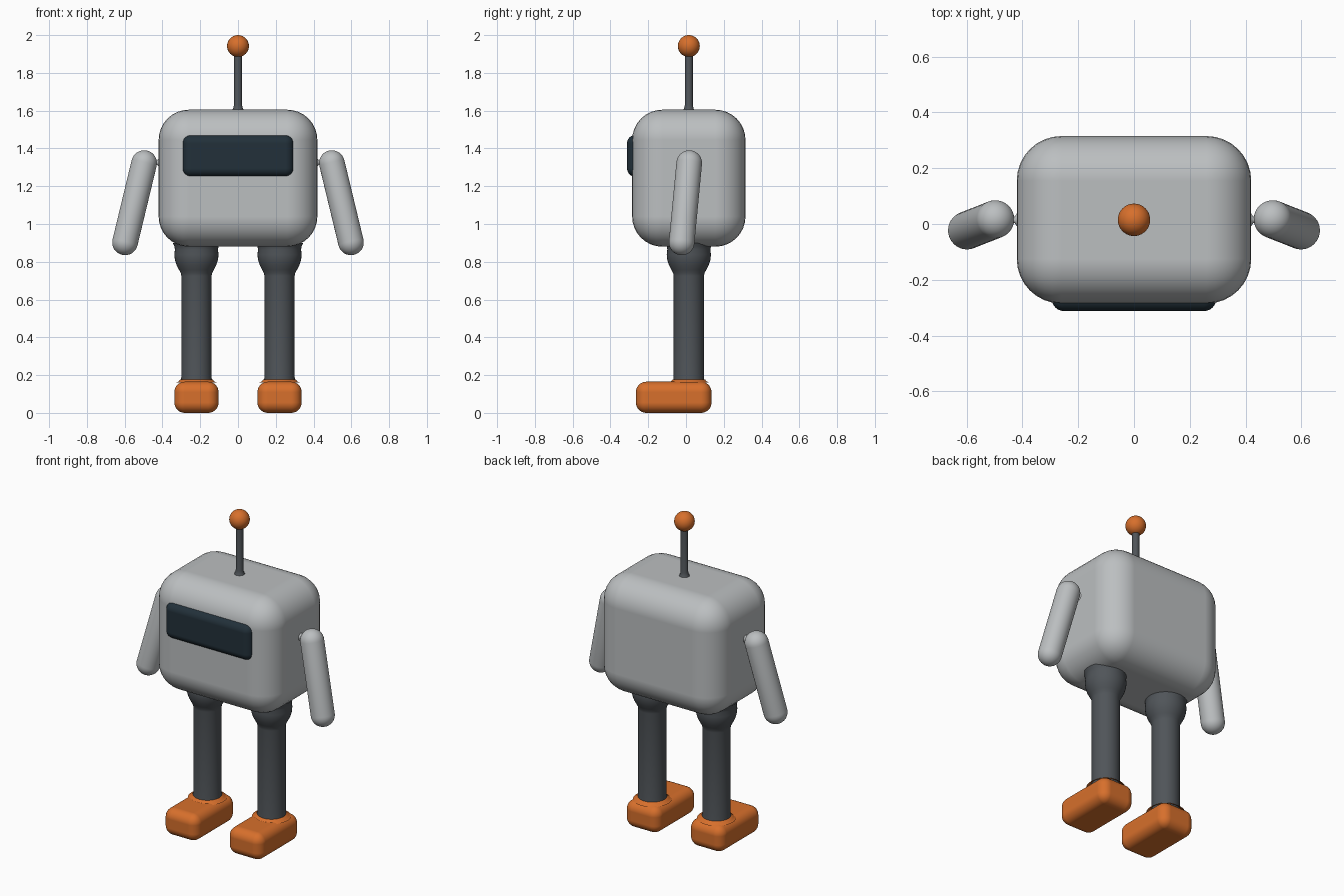
import bpy
import bmesh
from math import sin, cos, pi
from mathutils import Vector

cube = bpy.data.objects.get("Cube")
if cube:
    bpy.data.objects.remove(cube, do_unlink=True)

MID_Y = 0.015  # depth of the body, leg and antenna centre line


def material(name, rgb):
    mat = bpy.data.materials.new(name)
    mat.use_nodes = True
    mat.diffuse_color = (*rgb, 1)
    node = next(n for n in mat.node_tree.nodes if n.type == 'BSDF_PRINCIPLED')
    node.inputs["Base Color"].default_value = (*rgb, 1)
    return mat


shell_grey = material("shell grey", (0.50, 0.52, 0.53))
dark_grey = material("dark grey", (0.08, 0.09, 0.10))
orange = material("orange", (0.68, 0.16, 0.025))
visor_navy = material("visor navy", (0.016, 0.03, 0.042))


def add_object(name, bm, mat):
    mesh = bpy.data.meshes.new(name)
    bmesh.ops.recalc_face_normals(bm, faces=bm.faces)
    for face in bm.faces:
        face.smooth = True
    bm.to_mesh(mesh)
    bm.free()
    mesh.materials.append(mat)
    obj = bpy.data.objects.new(name, mesh)
    bpy.context.collection.objects.link(obj)
    return obj


def rounded_box(name, low, high, radius, mat):
    low, high = Vector(low), Vector(high)
    bm = bmesh.new()
    bmesh.ops.create_cube(bm, size=1)
    bmesh.ops.scale(bm, vec=high - low, verts=bm.verts)
    obj = add_object(name, bm, mat)
    obj.location = (low + high) / 2
    bevel = obj.modifiers.new("rounding", 'BEVEL')
    bevel.width = radius
    bevel.segments = 8
    bevel.limit_method = 'NONE'
    bevel.harden_normals = True
    return obj


def turned(name, profile, mat, origin=(0, 0, 0), direction=(0, 0, 1), steps=40):
    """Turn a (radius, height) profile around an axis."""
    bm = bmesh.new()
    verts = [bm.verts.new((r, 0, h)) for r, h in profile]
    edges = [bm.edges.new(pair) for pair in zip(verts, verts[1:])]
    bmesh.ops.spin(bm, geom=verts + edges, cent=(0, 0, 0), axis=(0, 0, 1),
                   angle=2 * pi, steps=steps, use_merge=False)
    bmesh.ops.remove_doubles(bm, verts=bm.verts, dist=0.0001)
    obj = add_object(name, bm, mat)
    obj.location = origin
    obj.rotation_mode = 'QUATERNION'
    obj.rotation_quaternion = Vector(direction).to_track_quat('Z', 'Y')
    return obj


def capsule(name, start, end, radius, mat):
    axis = Vector(end) - Vector(start)
    arc = [i * pi / 20 for i in range(11)]
    profile = [(radius * sin(a), -radius * cos(a)) for a in arc]
    profile += [(radius * cos(a), axis.length + radius * sin(a)) for a in arc]
    return turned(name, profile, mat, start, axis)


# Body and visor
rounded_box("body", (-0.42, -0.285, 0.88), (0.42, 0.315, 1.605), 0.16, shell_grey)
rounded_box("visor", (-0.295, -0.312, 1.25), (0.295, -0.20, 1.472), 0.045, visor_navy)

# Antenna with a small flare where it meets the body
turned("antenna_rod", [(0.035, 1.598), (0.026, 1.61), (0.021, 1.63), (0.021, 1.92)],
       dark_grey, (0, MID_Y, 0))
bm = bmesh.new()
bmesh.ops.create_uvsphere(bm, u_segments=40, v_segments=24, radius=0.058)
add_object("antenna_ball", bm, orange).location = (0, MID_Y, 1.942)

# Leg outline: ankle, shin, then the swelling hip
leg_profile = [(0.084, 0.16), (0.08, 0.19), (0.08, 0.725), (0.083, 0.74),
               (0.092, 0.757), (0.105, 0.782), (0.114, 0.81), (0.117, 0.838),
               (0.114, 0.865), (0.117, 0.882), (0.125, 0.9)]
collar_profile = [(0.11, 0.16), (0.094, 0.167), (0.087, 0.176), (0.079, 0.178)]

for side, s in (("left", 1), ("right", -1)):
    x = s * 0.22
    turned(side + "_leg", leg_profile, dark_grey, (x, MID_Y, 0))
    turned(side + "_ankle_collar", collar_profile, orange, (x, MID_Y, 0))
    rounded_box(side + "_foot", (x - 0.117, -0.265, 0), (x + 0.117, 0.135, 0.165),
                0.055, orange)
    capsule(side + "_arm", (s * 0.497, 0.017, 1.322), (s * 0.598, -0.023, 0.903),
            0.068, shell_grey)
    # Tiny shoulder link between the body and the arm
    turned(side + "_shoulder_link", [(0.03, 0), (0.012, 0.012), (0.012, 0.02), (0.03, 0.04)],
           shell_grey, (s * 0.415, MID_Y, 1.325), (s, 0, 0), 20)
